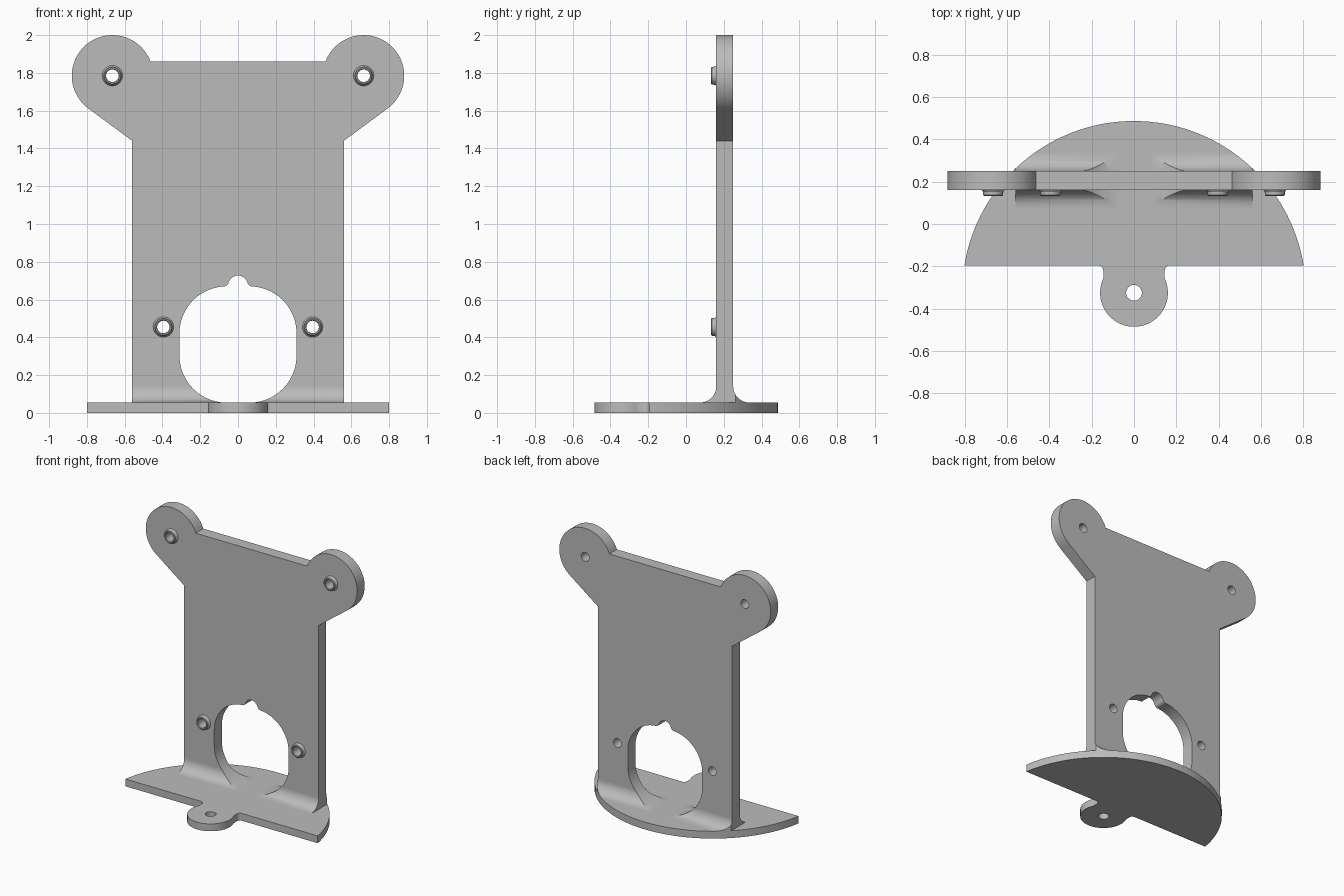
import bpy, bmesh
from math import sin, cos, radians, degrees, acos, atan2, hypot
from mathutils import Vector

cube = bpy.data.objects.get("Cube")
if cube:
    bpy.data.objects.remove(cube)

grey = bpy.data.materials.new("plain grey")
grey.use_nodes = True
COLOUR = (0.5, 0.5, 0.5, 1)
grey.diffuse_color = COLOUR
grey.node_tree.nodes["Principled BSDF"].inputs["Base Color"].default_value = COLOUR

BASE_TOP = 0.055
HALF_W = 0.56
FRONT, BACK = 0.16, 0.25
EAR = (0.665, 1.785)
SCREWS = [(s * x, z) for s in (-1, 1) for x, z in (EAR, (0.395, 0.455))]

# Plane mappings: (a, b, depth) to 3D
FLAT = lambda a, b, d: (a, b, d)       # outline in x, y
UPRIGHT = lambda a, b, d: (a, d, b)    # outline in x, z
SIDE = lambda a, b, d: (d, a, b)       # outline in y, z


def arc(cx, cy, r, start, end, n=32):
    angles = [radians(start + (end - start) * i / n) for i in range(n + 1)]
    return [(cx + r * cos(t), cy + r * sin(t)) for t in angles]


def circle(cx, cy, r, n=40):
    return arc(cx, cy, r, 0, 360, n)[:-1]


def mirrored(half):
    """Close a right-hand half outline with its reflection."""
    return half + [(-x, y) for x, y in reversed(half)]


def make(name, bm):
    bmesh.ops.remove_doubles(bm, verts=bm.verts, dist=1e-5)
    bmesh.ops.recalc_face_normals(bm, faces=bm.faces)
    mesh = bpy.data.meshes.new(name)
    bm.to_mesh(mesh)
    bm.free()
    mesh.materials.append(grey)
    obj = bpy.data.objects.new(name, mesh)
    bpy.context.collection.objects.link(obj)
    return obj


def prism(name, outline, plane, low, high):
    bm = bmesh.new()
    face = bm.faces.new([bm.verts.new(plane(a, b, low)) for a, b in outline])
    moved = bmesh.ops.extrude_face_region(bm, geom=[face])["geom"]
    verts = [v for v in moved if isinstance(v, bmesh.types.BMVert)]
    shift = Vector(plane(0, 0, high)) - Vector(plane(0, 0, low))
    bmesh.ops.translate(bm, verts=verts, vec=shift)
    # extruding keeps the first cap, so both ends are closed
    if not any(f.is_valid and all(v not in verts for v in f.verts) for f in bm.faces):
        bm.faces.new([v for v in bm.verts if v not in verts])
    return make(name, bm)


def boolean(obj, operation, *cutters):
    for cutter in cutters:
        mod = obj.modifiers.new("cut", "BOOLEAN")
        mod.operation, mod.solver, mod.object = operation, "EXACT", cutter
    graph = bpy.context.evaluated_depsgraph_get()
    mesh = bpy.data.meshes.new_from_object(obj.evaluated_get(graph))
    obj.modifiers.clear()
    obj.data = mesh


# Base: wide arc with a round screw tab, both about the tab hole
TAB_Y = -0.325
half_base = (arc(0, TAB_Y, 0.16, -90, 25)
             + arc(0.17, -0.22, 0.025, 180, 90, 6)
             + arc(0, TAB_Y, 0.811, 9.2, 89, 64))
base_outline = mirrored(half_base)
base = prism("base_plate", base_outline, FLAT, 0, BASE_TOP)
tab_cutter = prism("tab_cutter", circle(0, TAB_Y, 0.037), FLAT, -0.1, 0.2)
boolean(base, "DIFFERENCE", tab_cutter)

# Upright plate with two round ears tangent to slanted shoulders
EAR_R = 0.215
SHOULDER = 1.44
dx, dz = HALF_W - EAR[0], SHOULDER - EAR[1]
tangent = degrees(atan2(dz, dx) + acos(EAR_R / hypot(dx, dz)))
half_plate = ([(HALF_W, BASE_TOP), (HALF_W, SHOULDER)]
              + arc(*EAR, EAR_R, tangent, 159.6, 56))
plate = prism("upright_plate", mirrored(half_plate), UPRIGHT, FRONT, BACK)

# Rounded opening with a small notch at its top
half_opening = (arc(0.06, 0.304, 0.25, -90, 0, 24)
                + arc(0.06, 0.42, 0.25, 0, 88, 24)
                + arc(0.075, 0.695, 0.025, 250, 190, 6)
                + arc(0, 0.675, 0.052, 30, 88, 10))
opening = prism("opening_cutter", mirrored(half_opening), UPRIGHT, -0.2, 0.7)
holes = [prism("hole_cutter", circle(x, z, 0.033), UPRIGHT, 0, 0.5) for x, z in SCREWS]
boolean(plate, "DIFFERENCE", opening, *holes)

# Concave fillets joining plate and base, trimmed to the base outline
column = prism("trim_column", base_outline, FLAT, -0.2, 0.6)
FILLET = 0.085
fillets = []
for name, y, s in (("front_fillet", FRONT, -1), ("back_fillet", BACK, 1)):
    curve = [(y + s * u, z) for u, z in arc(FILLET, BASE_TOP + FILLET, FILLET, 180, 270, 14)]
    fillet = prism(name, [(y, BASE_TOP)] + curve, SIDE, -HALF_W, HALF_W)
    boolean(fillet, "DIFFERENCE", opening)
    boolean(fillet, "INTERSECT", column)
    fillets.append(fillet)

# Hollow screw bosses with rounded rims and flared feet
BOSS = [(0.033, FRONT), (0.033, 0.137), (0.037, 0.133), (0.043, 0.133),
        (0.047, 0.137), (0.048, 0.152), (0.054, FRONT)]
bosses = []
for x, z in SCREWS:
    bm = bmesh.new()
    verts = [bm.verts.new((x + r, y, z)) for r, y in BOSS]
    edges = [bm.edges.new(pair) for pair in zip(verts, verts[1:] + verts[:1])]
    bmesh.ops.spin(bm, geom=verts + edges, cent=(x, 0, z), axis=(0, 1, 0),
                   angle=radians(360), steps=40)
    level = "upper" if z > 1 else "lower"
    bosses.append(make(f"{level}_{'left' if x > 0 else 'right'}_boss", bm))

for helper in [tab_cutter, opening, column] + holes:
    bpy.data.objects.remove(helper)

# Smooth curved walls, keep sharp edges
bpy.ops.object.select_all(action="DESELECT")
for obj in [base, plate] + fillets + bosses:
    obj.select_set(True)
bpy.context.view_layer.objects.active = base
bpy.ops.object.shade_smooth_by_angle(angle=radians(30))
